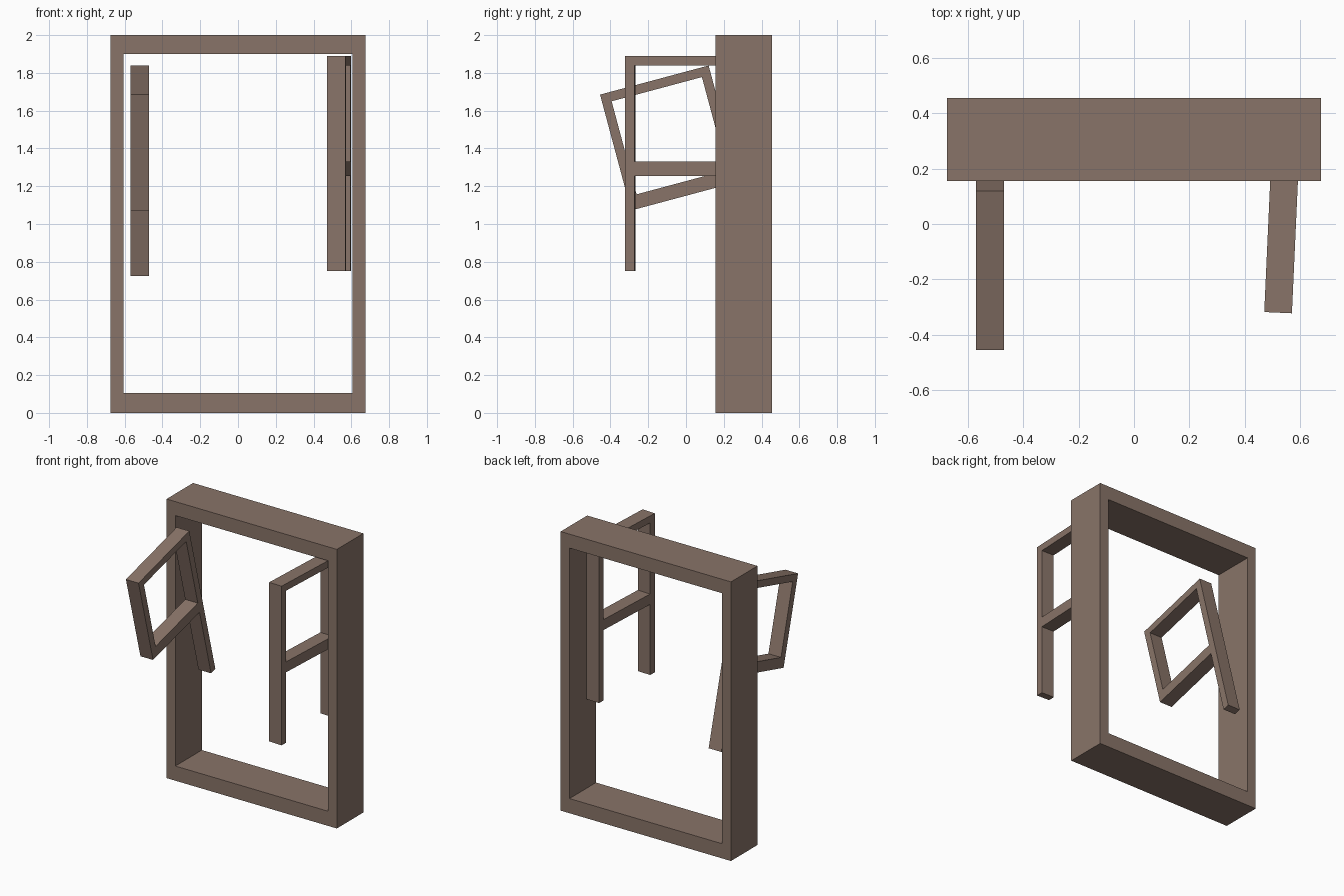
import bpy, bmesh, math
from mathutils import Matrix, Vector

if "Cube" in bpy.data.objects:
    bpy.data.objects.remove(bpy.data.objects["Cube"])

wood = bpy.data.materials.new("brown_wood")
wood.diffuse_color = (0.25, 0.175, 0.14, 1)
wood.use_nodes = True
wood.node_tree.nodes["Principled BSDF"].inputs["Base Color"].default_value = wood.diffuse_color


def finish(name, bm):
    bmesh.ops.recalc_face_normals(bm, faces=bm.faces)
    mesh = bpy.data.meshes.new(name)
    bm.to_mesh(mesh)
    bm.free()
    mesh.materials.append(wood)
    obj = bpy.data.objects.new(name, mesh)
    bpy.context.collection.objects.link(obj)
    return obj


# Mitred outer frame: four rectangular loops joined into a closed ring
def loop(bm, w, z0, z1, y):
    return [bm.verts.new(p) for p in ((-w, y, z0), (w, y, z0), (w, y, z1), (-w, y, z1))]


bm = bmesh.new()
rings = [loop(bm, 0.675, 0, 2, 0.155), loop(bm, 0.675, 0, 2, 0.455),
         loop(bm, 0.605, 0.105, 1.9, 0.455), loop(bm, 0.605, 0.105, 1.9, 0.155)]
for k in range(4):
    a, b = rings[k], rings[(k + 1) % 4]
    for i in range(4):
        j = (i + 1) % 4
        bm.faces.new((a[i], a[j], b[j], b[i]))
finish("outer_frame", bm)

# Side brackets: bars laid out from the top front corner, y back and z down
W, D, T, L = 0.10, 0.595, 0.05, 1.14
MID = (0.56, 0.635)     # crossbar, measured down from the top


def bracket(name, front_length, matrix):
    bars = {
        "front_leg": (0, T, 0, front_length),
        "back_leg": (D - T, D, 0, L),
        "top_bar": (T, D - T, 0, T),
        "crossbar": (T, D - T, *MID),
    }
    for part, (y0, y1, d0, d1) in bars.items():
        bm = bmesh.new()
        bmesh.ops.create_cube(bm, size=1)
        bmesh.ops.scale(bm, verts=bm.verts, vec=(W, y1 - y0, d1 - d0))
        bmesh.ops.translate(bm, verts=bm.verts, vec=(0, (y0 + y1) / 2, -(d0 + d1) / 2))
        finish(name + "_" + part, bm).matrix_world = matrix


# Right bracket is turned slightly about z; left one is tipped 15 degrees about x
bracket("right_bracket", L,
        Matrix.Translation(Vector((0.52, -0.32, 1.89))) @ Matrix.Rotation(math.radians(-2.6), 4, 'Z'))
bracket("left_bracket", MID[1],
        Matrix.Translation(Vector((-0.52, -0.455, 1.685))) @ Matrix.Rotation(math.radians(15), 4, 'X'))
